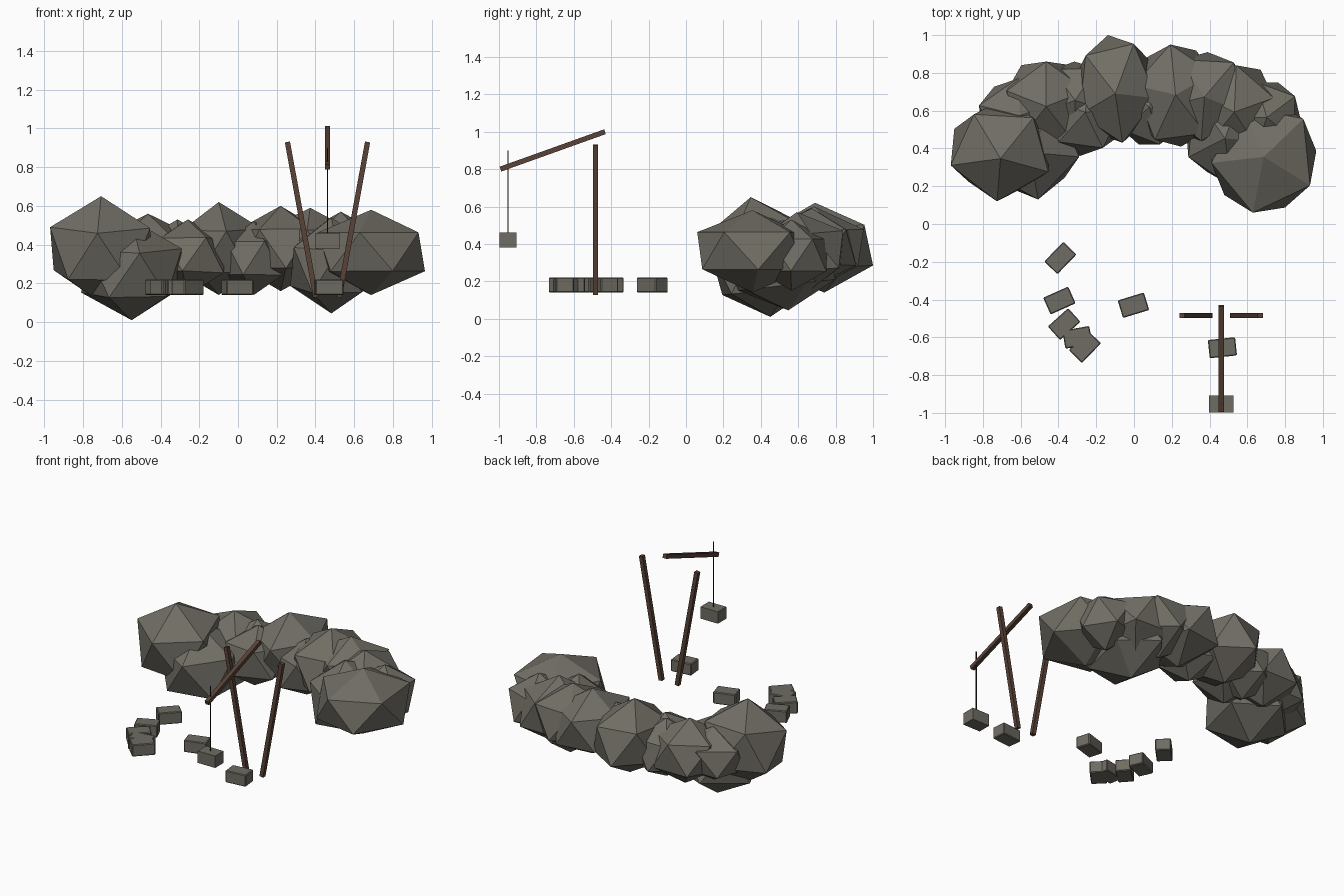
import bpy, bmesh, random
from math import radians
from mathutils import Vector, Matrix

random.seed(4)
default_cube = bpy.data.objects.get("Cube")
if default_cube:
    bpy.data.objects.remove(default_cube, do_unlink=True)


def make_material(name, colour):
    mat = bpy.data.materials.new(name)
    mat.use_nodes = True
    mat.diffuse_color = (*colour, 1)
    shader = mat.node_tree.nodes["Principled BSDF"]
    shader.inputs["Base Color"].default_value = (*colour, 1)
    shader.inputs["Roughness"].default_value = 0.9
    return mat


stone = make_material("grey stone", (0.165, 0.155, 0.13))
cut_stone = make_material("cut stone", (0.158, 0.15, 0.124))
wood = make_material("dark wood", (0.1, 0.054, 0.038))
hemp = make_material("dark rope", (0.018, 0.016, 0.014))


def finish(name, bm, mat):
    mesh = bpy.data.meshes.new(name)
    bm.to_mesh(mesh)
    bm.free()
    mesh.materials.append(mat)
    obj = bpy.data.objects.new(name, mesh)
    bpy.context.scene.collection.objects.link(obj)
    return obj


def box(size):
    bm = bmesh.new()
    bmesh.ops.create_cube(bm, size=1)
    bmesh.ops.scale(bm, vec=size, verts=bm.verts)
    return bm


def rock(name, low, high, spin, tilt):
    """Rough twenty-sided boulder that fills the given bounds."""
    bm = bmesh.new()
    bmesh.ops.create_icosphere(bm, subdivisions=1, radius=1)
    turn = Matrix.Rotation(tilt, 3, "X") @ Matrix.Rotation(radians(spin), 3, "Z")
    for v in bm.verts:
        v.co = turn @ (v.co * random.uniform(0.98, 1.02))
    for axis in range(3):
        values = [v.co[axis] for v in bm.verts]
        start, span = min(values), max(values) - min(values)
        for v in bm.verts:
            part = (v.co[axis] - start) / span
            v.co[axis] = low[axis] + part * (high[axis] - low[axis])
    finish(name, bm, stone)


def loose_block(name, centre, angle):
    """Small building stone with worn edges."""
    bm = box((0.145, 0.097, 0.08))
    bmesh.ops.bevel(bm, geom=bm.edges[:], offset=0.005, segments=1, affect="EDGES")
    obj = finish(name, bm, cut_stone)
    obj.location = centre
    obj.rotation_euler.z = radians(angle)


def beam(name, start, end, width, mat):
    """Straight square member between two points."""
    start, end = Vector(start), Vector(end)
    along = end - start
    obj = finish(name, box((width, width, along.length)), mat)
    obj.location = (start + end) / 2
    obj.rotation_mode = "QUATERNION"
    obj.rotation_quaternion = Vector((0, 0, 1)).rotation_difference(along)


# Curved ridge of overlapping boulders, from right end round to left end
ridge = [
    ((-.97, .12, .1), (-.45, .66, .65), 50, .165),
    ((-.81, .13, .01), (-.29, .7, .53), -9, .12),
    ((-.82, .38, .16), (-.4, .77, .52), 20, 0),
    ((-.68, .43, .14), (-.25, .86, .56), 18, .1),
    ((-.5, .45, .14), (-.12, .86, .53), 55, 0),
    ((-.46, .36, .14), (-.06, .78, .53), 10, -.1),
    ((-.32, .43, .14), (.12, 1, .62), 64, .08),
    ((-.1, .42, .14), (.26, .82, .52), 0, 0),
    ((0, .41, .16), (.44, .95, .6), 25, 0),
    ((.14, .44, .17), (.6, .91, .59), 50, 0),
    ((.32, .4, .14), (.74, .84, .57), 15, .1),
    ((.27, .2, .045), (.7, .8, .54), -9, .15),
    ((.52, .38, .15), (.88, .75, .53), 35, 0),
    ((.41, .06, .14), (.965, .64, .58), 42, 0),
]
for i, (low, high, spin, tilt) in enumerate(ridge, 1):
    rock(f"ridge_boulder_{i}", low, high, spin, tilt)

# Loose cut stones
loose = [(-.39, -.18, 46), (-.395, -.405, 24), (-.37, -.53, 42), (-.3, -.6, 10),
         (-.26, -.65, 46), (-.003, -.43, 17), (.468, -.655, 6)]
for i, (x, y, angle) in enumerate(loose, 1):
    loose_block(f"loose_block_{i}", (x, y, .18), angle)

# Hoist: two splayed masts, a sloping boom, a rope and the lifted stone
hoist_x = .462
for label, side in (("right", -1), ("left", 1)):
    beam(f"{label}_mast", (hoist_x + side * .06, -.485, .128),
         (hoist_x + side * .207, -.485, .93), .027, wood)
beam("boom", (hoist_x, -.992, .8), (hoist_x, -.433, 1), .027, wood)
beam("rope", (hoist_x, -.952, .45), (hoist_x, -.952, .9), .005, hemp)
hanging_block = finish("hanging_block", box((.13, .09, .08)), cut_stone)
hanging_block.location = (hoist_x, -.952, .42)
